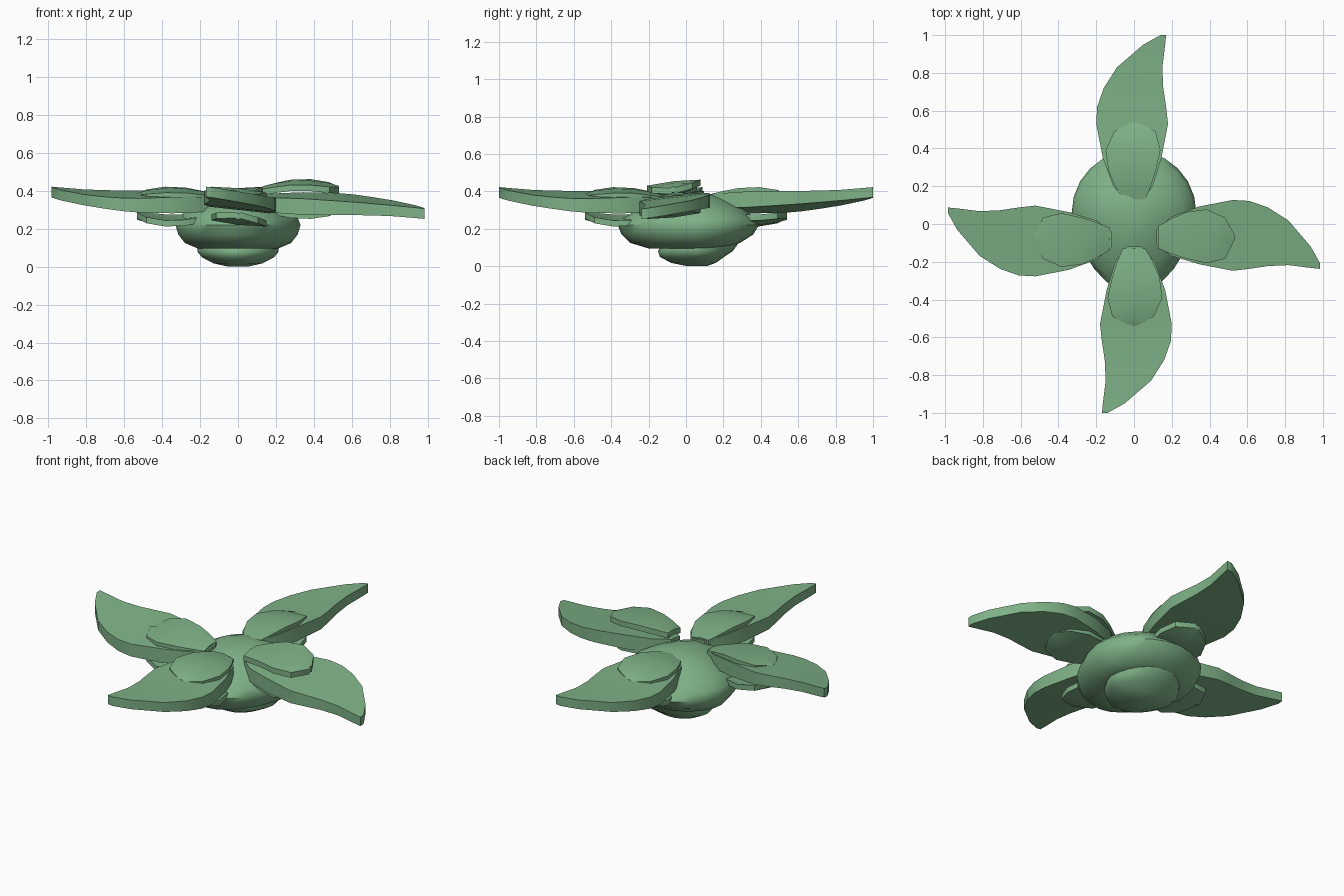
import bpy, bmesh, math

cube = bpy.data.objects.get("Cube")
if cube:
    bpy.data.objects.remove(cube, do_unlink=True)

green = bpy.data.materials.new("leaf_green")
green.use_nodes = True
colour = (0.21, 0.44, 0.24, 1)
green.diffuse_color = colour
green.node_tree.nodes["Principled BSDF"].inputs["Base Color"].default_value = colour

MIRROR_Z = 0.3375   # level about which the drooping leaf is flipped
TILT = 0.11         # sideways slope of the leaves
CENTRE_Y = 0.06     # middle of the bulb


def finish(name, bm, angle):
    bmesh.ops.recalc_face_normals(bm, faces=bm.faces)
    mesh = bpy.data.meshes.new(name)
    bm.to_mesh(mesh)
    bm.free()
    mesh.materials.append(green)
    obj = bpy.data.objects.new(name, mesh)
    bpy.context.collection.objects.link(obj)
    bpy.ops.object.select_all(action='DESELECT')
    obj.select_set(True)
    bpy.context.view_layer.objects.active = obj
    bpy.ops.object.shade_smooth_by_angle(angle=math.radians(angle))


def loft(name, loops, angle):
    """Skin a row of closed loops and cap both ends."""
    bm = bmesh.new()
    rows = [[bm.verts.new(p) for p in loop] for loop in loops]
    n = len(rows[0])
    for a, b in zip(rows, rows[1:]):
        for i in range(n):
            j = (i + 1) % n
            bm.faces.new((a[i], a[j], b[j], b[i]))
    bm.faces.new(rows[0])
    bm.faces.new(rows[-1])
    finish(name, bm, angle)


def bulb(name, rings):
    """Egg-shaped rings: height, half width, front y, back y."""
    loops = []
    for z, rx, front, back in rings:
        loop = []
        for i in range(24):
            c, s = math.cos(math.tau * i / 24), math.sin(math.tau * i / 24)
            reach = back - CENTRE_Y if s > 0 else CENTRE_Y - front
            narrow = 1 - 0.15 * max(0, -s)
            loop.append((rx * c * narrow, CENTRE_Y + reach * s, z))
        loops.append(loop)
    loft(name, loops, 50)


def plate(name, stations, direction, shift, flip, dome):
    """Leaf slab: distance out, two side edges, top and bottom height."""
    dx, dy = direction
    loops = []
    for r, lo, hi, top, bottom in stations:
        mid = (lo + hi) / 2
        section = [(lo, top - dome), (mid, top), (hi, top - dome),
                   (hi, bottom - dome), (mid, bottom), (lo, bottom - dome)]
        loop = []
        for s, z in section:
            z += TILT * s
            if flip:
                z = 2 * MIRROR_Z - z
            loop.append((dx * r + dy * s, dy * r - dx * s + shift, z))
        loops.append(loop)
    loft(name, loops, 35)


# Central bulb and the rounded snout below it
bulb("bulb_body", [
    (0.10, 0.16, -0.15, 0.18), (0.095, 0.21, -0.20, 0.22),
    (0.125, 0.28, -0.30, 0.29), (0.17, 0.315, -0.345, 0.36),
    (0.22, 0.33, -0.365, 0.39), (0.26, 0.315, -0.33, 0.365),
    (0.31, 0.26, -0.25, 0.305), (0.35, 0.19, -0.16, 0.23),
    (0.38, 0.11, -0.07, 0.16), (0.39, 0.04, 0.01, 0.10)])
bulb("bulb_snout", [
    (0.0, 0.05, 0.01, 0.11), (0.018, 0.13, -0.08, 0.16),
    (0.05, 0.19, -0.14, 0.205), (0.08, 0.215, -0.15, 0.25),
    (0.115, 0.21, -0.13, 0.275), (0.15, 0.15, -0.09, 0.23)])

# Shared leaf outlines
long_leaf = [
    (0.12, -0.04, 0.04, 0.375, 0.30), (0.20, -0.11, 0.10, 0.38, 0.30),
    (0.35, -0.165, 0.145, 0.385, 0.30), (0.53, -0.20, 0.18, 0.383, 0.308),
    (0.62, -0.195, 0.17, 0.384, 0.315), (0.72, -0.16, 0.155, 0.387, 0.325),
    (0.83, -0.09, 0.15, 0.392, 0.335), (0.95, 0.05, 0.165, 0.40, 0.345),
    (1.0, 0.14, 0.17, 0.404, 0.35)]
lobe = [(0.13, -0.06, 0.06, 0.385), (0.20, -0.10, 0.09, 0.40),
        (0.28, -0.135, 0.115, 0.413), (0.39, -0.15, 0.14, 0.415),
        (0.49, -0.105, 0.115, 0.403), (0.54, -0.015, 0.015, 0.388)]
THICK = 0.032
upper_lobe = [(r, a, b, z, z - THICK) for r, a, b, z in lobe]
lower_lobe = [(r, a, b, 0.636 - z + THICK, 0.636 - z) for r, a, b, z in lobe]

# Four leaves, each sandwiched between two short lobes
for side, direction, shift, flip in [
        ("front", (0, -1), 0, False), ("back", (0, 1), 0, False),
        ("right", (-0.985, 0), -0.08, False), ("left", (0.985, 0), -0.07, True)]:
    plate(side + "_leaf", long_leaf, direction, shift, flip, 0.0)
    plate(side + "_upper_lobe", upper_lobe, direction, shift, flip, 0.008)
    plate(side + "_lower_lobe", lower_lobe, direction, shift, flip, -0.008)
